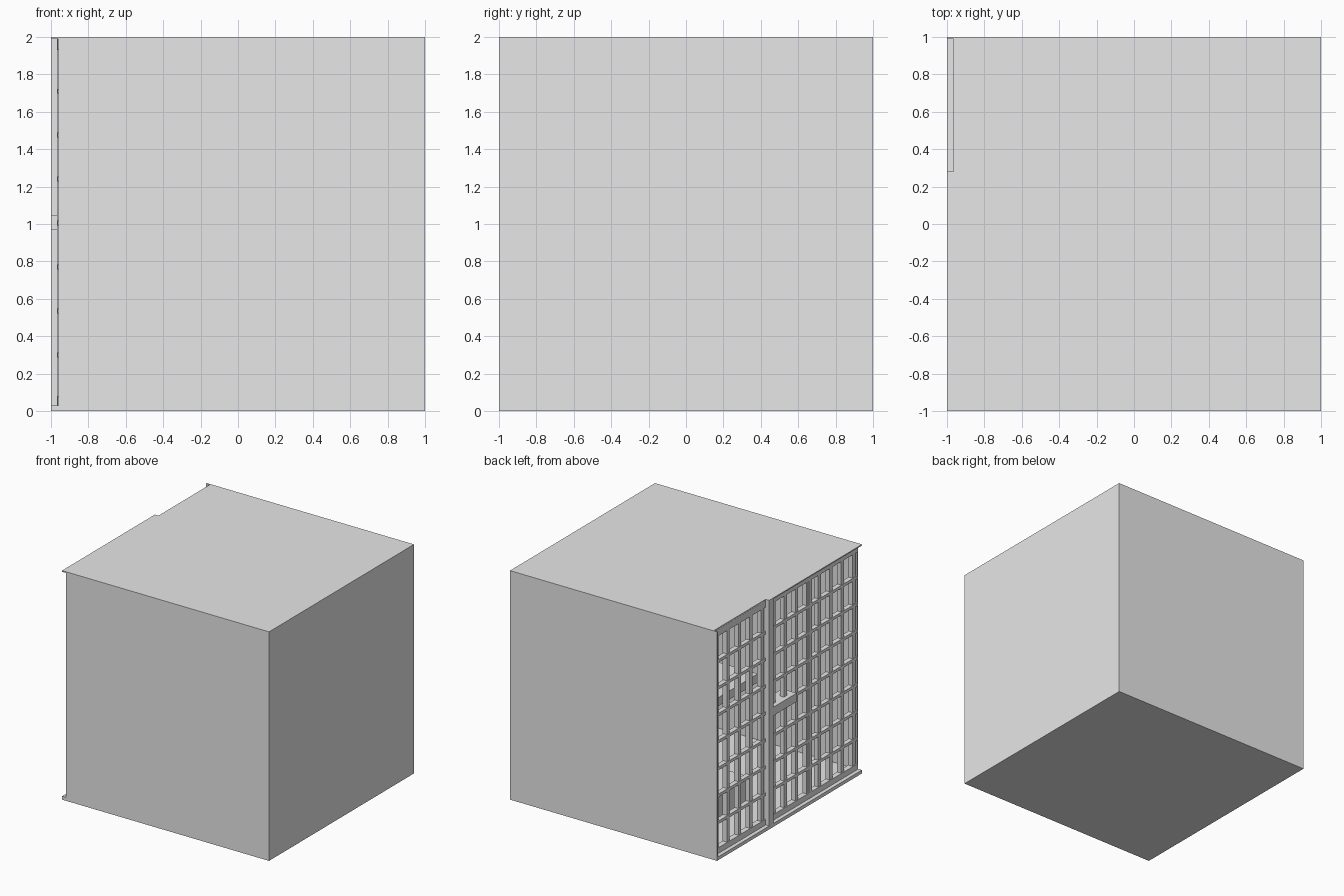
import bpy

old = bpy.data.objects.get("Cube")
if old:
    bpy.data.objects.remove(old, do_unlink=True)

grey = bpy.data.materials.new("light_grey")
grey.use_nodes = True
colour = (0.8, 0.8, 0.8, 1.0)
grey.diffuse_color = colour
grey.node_tree.nodes["Principled BSDF"].inputs["Base Color"].default_value = colour


def block(name, x, y, z):
    """Box spanning the given (low, high) ranges."""
    spans = (x, y, z)
    bpy.ops.mesh.primitive_cube_add(size=1, location=[(a + b) / 2 for a, b in spans])
    ob = bpy.context.object
    ob.name = name
    ob.scale = [b - a for a, b in spans]
    bpy.ops.object.transform_apply(location=False, rotation=False, scale=True)
    ob.data.materials.append(grey)
    return ob


# Outer shell
FACE = -0.96
POST_Y = 0.25
block("ground_floor", (-1, 1), (-1, 1), (0, 0.03))
block("front_wall", (FACE, 1), (-1, -0.99), (0.03, 1.99))
block("back_wall", (-1, 1), (0.99, 1), (0.03, 2))
block("left_wall", (0.99, 1), (-0.99, 0.99), (0.03, 1.99))
block("roof_overhang", (-1, 1), (-1, POST_Y), (1.99, 2))
block("roof_main", (-0.965, 1), (POST_Y, 0.99), (1.99, 2))

# Window lattice on the open side
pitch = 0.1575
for i in range(13):
    y = -0.945 + pitch * i
    block(f"mullion_{i + 1}", (FACE, -0.92), (y - 0.02, y + 0.02), (0.03, 1.99))
for i in range(1, 8):
    z = 0.065 + 0.235 * i
    block(f"glazing_bar_{i}", (FACE - 0.006, -0.925), (-0.99, 0.99), (z - 0.013, z + 0.013))
block("bottom_rail", (FACE - 0.006, -0.92), (-0.99, 0.99), (0.03, 0.08))
block("top_rail", (FACE - 0.006, -0.92), (-0.99, 0.99), (1.93, 1.99))

# Posts
block("main_post", (-1, -0.92), (POST_Y - 0.03, POST_Y + 0.03), (0.03, 2))
block("side_post", (FACE - 0.008, -0.92), (-0.355, -0.315), (0.03, 1.99))

# Interior platforms
block("mezzanine", (-0.54, 0.99), (-0.22, 0.99), (0.97, 1.045))
block("entry_ledge", (-1, -0.86), (-0.1, 0.22), (0.97, 1.045))
block("low_platform", (-0.61, 0), (0, 0.99), (0.03, 0.25))
